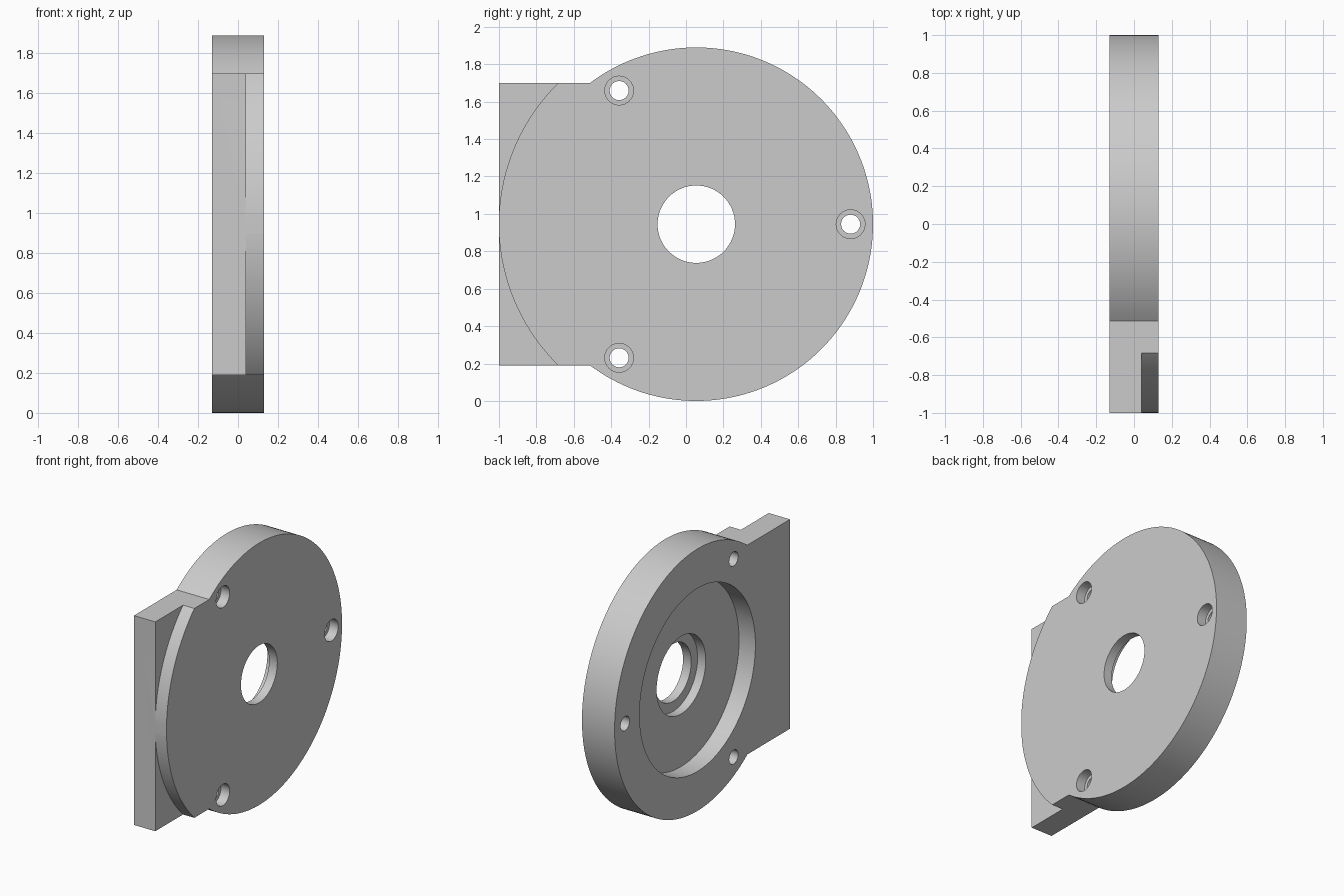
import bpy, bmesh
from math import sin, cos, asin, pi, radians

if "Cube" in bpy.data.objects:
    bpy.data.objects.remove(bpy.data.objects["Cube"], do_unlink=True)

CY, CZ = 0.055, 0.945            # disc axis, running along x
R = 0.945                        # disc radius
HALF = 0.13                      # half thickness
BLOCK = 0.755                    # half height of the square mounting block

grey = bpy.data.materials.new("light grey")
grey.use_nodes = True
grey.diffuse_color = (0.6, 0.6, 0.6, 1)
grey.node_tree.nodes["Principled BSDF"].inputs["Base Color"].default_value = (0.6, 0.6, 0.6, 1)


def arc(radius, start, end, steps, cy=CY, cz=CZ):
    return [(cy + radius * cos(start + (end - start) * i / steps),
             cz + radius * sin(start + (end - start) * i / steps)) for i in range(steps + 1)]


def prism(name, outline, x0, x1):
    """Extrude a (y, z) outline along x."""
    bm = bmesh.new()
    face = bm.faces.new([bm.verts.new((x0, y, z)) for y, z in outline])
    grown = bmesh.ops.extrude_face_region(bm, geom=[face])["geom"]
    bmesh.ops.translate(bm, vec=(x1 - x0, 0, 0),
                        verts=[v for v in grown if isinstance(v, bmesh.types.BMVert)])
    bmesh.ops.recalc_face_normals(bm, faces=bm.faces)
    mesh = bpy.data.meshes.new(name)
    bm.to_mesh(mesh)
    bm.free()
    mesh.materials.append(grey)
    obj = bpy.data.objects.new(name, mesh)
    bpy.context.collection.objects.link(obj)
    return obj


def cut(body, outline, x0, x1):
    cutter = prism("cutter", outline, x0, x1)
    cutter.hide_render = True
    mod = body.modifiers.new("cut", "BOOLEAN")
    mod.operation, mod.solver, mod.object = "DIFFERENCE", "EXACT", cutter
    bpy.context.view_layer.objects.active = body
    bpy.ops.object.modifier_apply(modifier=mod.name)
    bpy.data.objects.remove(cutter, do_unlink=True)


def circle(radius, steps, cy=CY, cz=CZ):
    return arc(radius, 0, 2 * pi, steps, cy, cz)[:-1]


# Disc merged with the square block on the front edge
join = pi - asin(BLOCK / R)
outline = arc(R, -join, join, 120) + [(-1, CZ + BLOCK), (-1, CZ - BLOCK)]
flange = prism("motor_flange", outline, -HALF, HALF)

# Curved step on the right face of the block
step = arc(1.056, radians(130), radians(230), 40) + [(-1.2, 0.1), (-1.2, 1.8)]
cut(flange, step, 0.04, 0.2)

# Wide recess, bearing seat and shaft hole
cut(flange, circle(0.66, 96), -0.2, 0.0)
cut(flange, circle(0.28, 64), -0.1, 0.065)
cut(flange, circle(0.207, 64), -0.1, 0.2)

# Three counterbored screw holes
for k in range(3):
    a = k * 2 * pi / 3
    y, z = CY + 0.825 * cos(a), CZ + 0.825 * sin(a)
    cut(flange, circle(0.077, 32, y, z), HALF - 0.07, 0.2)
    cut(flange, circle(0.051, 24, y, z), -0.2, 0.2)

bpy.ops.object.select_all(action="DESELECT")
flange.select_set(True)
bpy.context.view_layer.objects.active = flange
bpy.ops.object.shade_smooth_by_angle(angle=radians(30))
